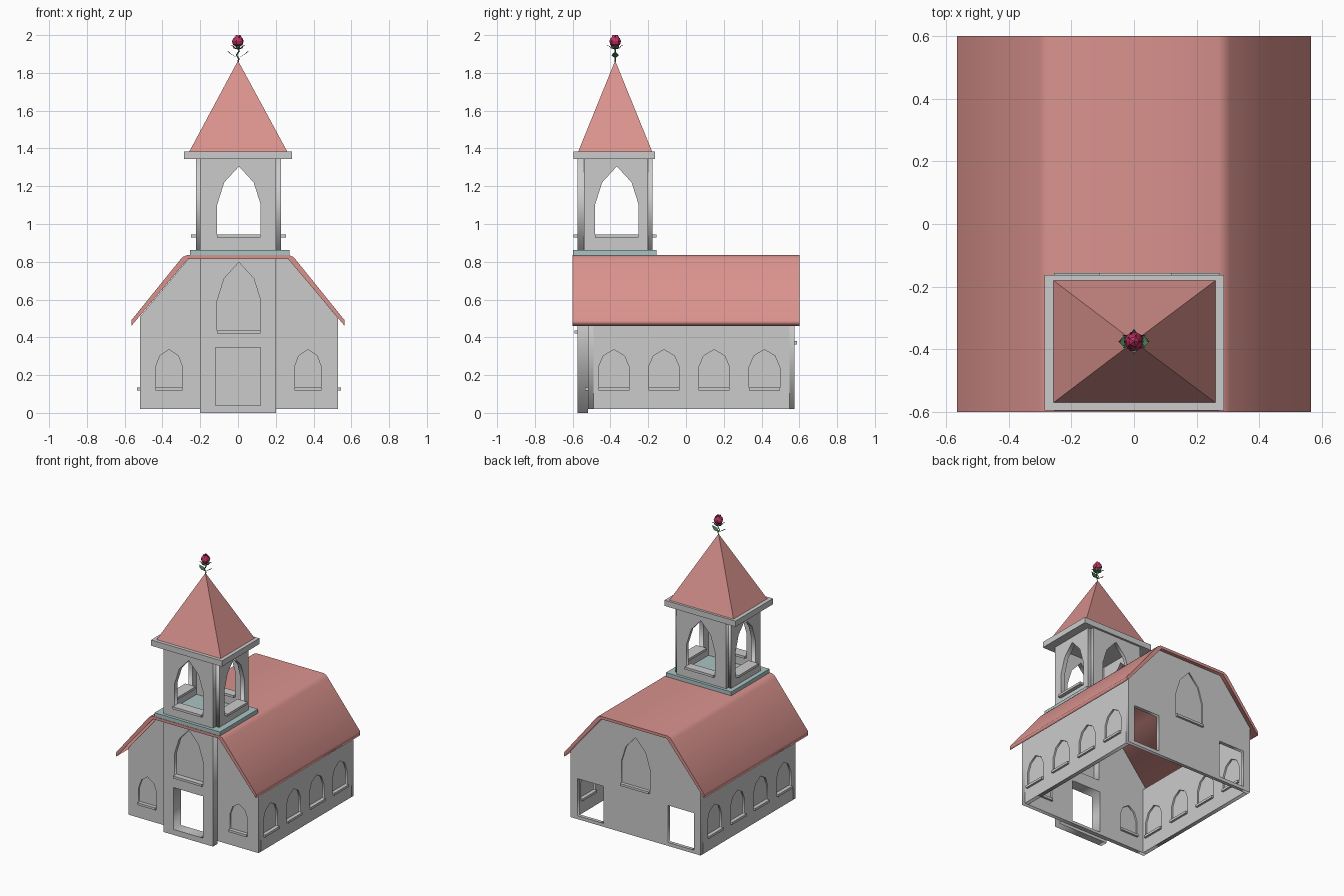
import bpy, bmesh
from math import sin, cos, pi
from mathutils import Matrix, Vector

if "Cube" in bpy.data.objects:
    bpy.data.objects.remove(bpy.data.objects["Cube"])


def material(name, rgb):
    m = bpy.data.materials.new(name)
    m.diffuse_color = (*rgb, 1)
    m.use_nodes = True
    m.node_tree.nodes["Principled BSDF"].inputs["Base Color"].default_value = m.diffuse_color
    return m


RED = material("roof_red", (0.70, 0.29, 0.27))
TEAL = material("plate_teal", (0.40, 0.55, 0.55))
GREEN = material("leaf_green", (0.07, 0.22, 0.10))
ROSE = material("petal_red", (0.52, 0.03, 0.12))

# Local (across, up, normal) to world, for walls facing y and walls facing x
FACE = {"y": Matrix(((1, 0, 0), (0, 0, -1), (0, 1, 0))).to_4x4(),
        "x": Matrix(((0, 0, 1), (1, 0, 0), (0, 1, 0))).to_4x4()}


def add_mesh(name, mesh, mat=None):
    ob = bpy.data.objects.new(name, mesh)
    bpy.context.collection.objects.link(ob)
    if mat:
        mesh.materials.clear()
        mesh.materials.append(mat)
    return ob


def curve_to_mesh(name, cu, mat=None):
    tmp = bpy.data.objects.new("tmp", cu)
    bpy.context.collection.objects.link(tmp)
    dg = bpy.context.evaluated_depsgraph_get()
    mesh = bpy.data.meshes.new_from_object(tmp.evaluated_get(dg))
    bpy.data.objects.remove(tmp)
    return add_mesh(name, mesh, mat)


def slab(name, loops, axis, pos, thick, mat=None):
    """Flat profile with holes, extruded to a wall."""
    cu = bpy.data.curves.new(name, "CURVE")
    cu.dimensions, cu.fill_mode, cu.extrude = "2D", "BOTH", thick / 2
    for pts in loops:
        s = cu.splines.new("POLY")
        s.points.add(len(pts) - 1)
        for p, (a, b) in zip(s.points, pts):
            p.co = (a, b, 0, 1)
        s.use_cyclic_u = True
    ob = curve_to_mesh(name, cu, mat)
    shift = (0, pos, 0) if axis == "y" else (pos, 0, 0)
    ob.data.transform(Matrix.Translation(shift) @ FACE[axis])
    return ob


def box(name, lo, hi, mat=None):
    bm = bmesh.new()
    bmesh.ops.create_cube(bm, size=1)
    lo, hi = Vector(lo), Vector(hi)
    for v in bm.verts:
        v.co = (lo + hi) / 2 + v.co * (hi - lo)
    mesh = bpy.data.meshes.new(name)
    bm.to_mesh(mesh)
    bm.free()
    return add_mesh(name, mesh, mat)


def rect(a, b, c, d):
    return [(a, c), (b, c), (b, d), (a, d)]


def tall_arch(c, z):
    half = [(0.115, 0), (0.115, 0.163), (0.078, 0.28)]
    return [(c + x, z + h) for x, h in half] + [(c, z + 0.365)] + \
           [(c - x, z + h) for x, h in reversed(half)]


def low_arch(c, z, w=0.082):
    half = [(w, 0), (w, 0.11), (w * 0.68, 0.172)]
    return [(c + x, z + h) for x, h in half] + [(c, z + 0.205)] + \
           [(c - x, z + h) for x, h in reversed(half)]


def wall(name, outline, axis, pos, thick, windows=(), doors=(), panes=True, lip=0.015):
    """Wall with window openings, sills, optional recessed panes, and doors."""
    slab(name, [outline, *windows, *doors], axis, pos, thick)
    for i, win in enumerate(windows):
        if panes:
            slab(f"{name}_pane_{i}", [win], axis, pos, 0.006)
        a, b, z = win[-1][0], win[0][0], win[0][1]
        d = thick / 2 + lip
        lo, hi = ((a, pos - d), (b, pos + d)) if axis == "y" else ((pos - d, a), (pos + d, b))
        box(f"{name}_sill_{i}", (*lo, z - 0.012), (*hi, z + 0.005))


# Main hall walls
gable = [(-0.52, 0.02), (0.53, 0.02), (0.53, 0.50), (0.268, 0.815), (-0.262, 0.815), (-0.52, 0.508)]
front_door = rect(-0.118, 0.118, 0.04, 0.345)
porch_window = tall_arch(0.005, 0.432)
slab("front_wall", [gable, porch_window, front_door,
                    low_arch(-0.365, 0.13, 0.072), low_arch(0.37, 0.13, 0.072)], "y", -0.505, 0.03)
for side, c in (("left", -0.365), ("right", 0.37)):
    slab(f"front_pane_{side}", [low_arch(c, 0.13, 0.072)], "y", -0.505, 0.006)
    box(f"front_sill_{side}", (c - 0.072, -0.535, 0.118), (c + 0.072, -0.475, 0.135))
wall("back_wall", gable, "y", 0.561, 0.025, [tall_arch(0.005, 0.375)],
     [rect(-0.465, -0.255, 0.045, 0.315), rect(0.265, 0.475, 0.045, 0.315)])
for side, x in (("left", -0.505), ("right", 0.515)):
    wall(f"{side}_wall", rect(-0.49, 0.55, 0.02, 0.50), "x", x, 0.03,
         [low_arch(y, 0.13) for y in (-0.382, -0.117, 0.149, 0.415)])

# Projecting porch under the tower
wall("porch", rect(-0.2, 0.2, 0, 0.815), "y", -0.547, 0.054, [porch_window], [front_door])

# Roof shell with softened ridge corners
outer = [(0.565, 0.49), (0.305, 0.812), (0.292, 0.826), (0.27, 0.835)]
inner = [(0.265, 0.815), (0.565, 0.46)]
right = inner[::-1]
roof = outer + [(-x, z) for x, z in reversed(outer)] + [(-x, z) for x, z in right] + inner
slab("roof", [roof], "y", 0, 1.2, RED)

# Bell tower: four panels with notched corners
box("tower_base", (-0.255, -0.597, 0.833), (0.272, -0.157, 0.863), TEAL)
for side, y, t in (("front", -0.557, 0.034), ("back", -0.19, 0.024)):
    wall(f"tower_{side}", rect(-0.2, 0.2, 0.863, 1.345), "y", y, t,
         [tall_arch(0.005, 0.94)], panes=False, lip=0.022)
for side, x in (("left", -0.208), ("right", 0.212)):
    wall(f"tower_{side}", rect(-0.54, -0.202, 0.863, 1.345), "x", x, 0.03,
         [tall_arch(-0.366, 0.94)], panes=False, lip=0.027)
box("tower_cornice", (-0.285, -0.595, 1.343), (0.287, -0.163, 1.385))

# Pyramid spire
bm = bmesh.new()
base = [bm.verts.new((x, y, 1.385)) for x, y in
        ((-0.257, -0.57), (0.26, -0.57), (0.26, -0.18), (-0.257, -0.18))]
tip = bm.verts.new((0, -0.375, 1.865))
bm.faces.new(base[::-1])
for i in range(4):
    bm.faces.new((base[i], base[(i + 1) % 4], tip))
spire = bpy.data.meshes.new("spire")
bm.to_mesh(spire)
bm.free()
add_mesh("spire", spire, RED)

# Flower finial: stem
CX, CY = 0, -0.375
cu = bpy.data.curves.new("stem", "CURVE")
cu.dimensions, cu.bevel_depth, cu.bevel_resolution, cu.use_fill_caps = "3D", 0.004, 0, True
s = cu.splines.new("POLY")
path = [(0, 1.855), (0.004, 1.875), (-0.008, 1.895), (0.006, 1.915), (0, 1.94)]
s.points.add(len(path) - 1)
for p, (x, z) in zip(s.points, path):
    p.co = (CX + x, CY, z, 1)
curve_to_mesh("flower_stem", cu, GREEN)


def blades(name, rows, count, mat, turn=0):
    """Ring of leaf shapes; each row is (distance out, height, half width)."""
    bm = bmesh.new()
    for k in range(count):
        a = turn + 2 * pi * k / count
        c, n = cos(a), sin(a)
        prev = None
        for r, z, w in rows:
            row = [bm.verts.new((CX + q * c - t * n, CY + q * n + t * c, z))
                   for q, t in ((r * 0.88, -w), (r, 0), (r * 0.88, w))]
            if prev:
                for i in range(2):
                    bm.faces.new((prev[i], prev[i + 1], row[i + 1], row[i]))
            prev = row
    mesh = bpy.data.meshes.new(name)
    bm.to_mesh(mesh)
    bm.free()
    add_mesh(name, mesh, mat)


# Flower finial: leaves, sepals, bud and petals
blades("stem_leaves", [(0.003, 1.88, 0.003), (0.025, 1.892, 0.019), (0.042, 1.902, 0.013),
                       (0.055, 1.912, 0.001)], 2, GREEN)
blades("sepals", [(0.004, 1.925, 0.004), (0.022, 1.93, 0.012), (0.034, 1.943, 0.008),
                  (0.044, 1.947, 0.001)], 6, GREEN, pi / 6)
bm = bmesh.new()
bmesh.ops.create_icosphere(bm, subdivisions=1, radius=0.024,
                           matrix=Matrix.Translation((CX, CY, 1.968)) @ Matrix.Diagonal((1, 1, 1.25, 1)))
bud = bpy.data.meshes.new("flower_bud")
bm.to_mesh(bud)
bm.free()
add_mesh("flower_bud", bud, ROSE)
blades("outer_petals", [(0.006, 1.935, 0.005), (0.025, 1.95, 0.016), (0.03, 1.968, 0.019),
                        (0.024, 1.986, 0.011)], 5, ROSE)
blades("inner_petals", [(0.02, 1.95, 0.012), (0.025, 1.975, 0.015), (0.014, 2.0, 0.007)],
       5, ROSE, pi / 5)
